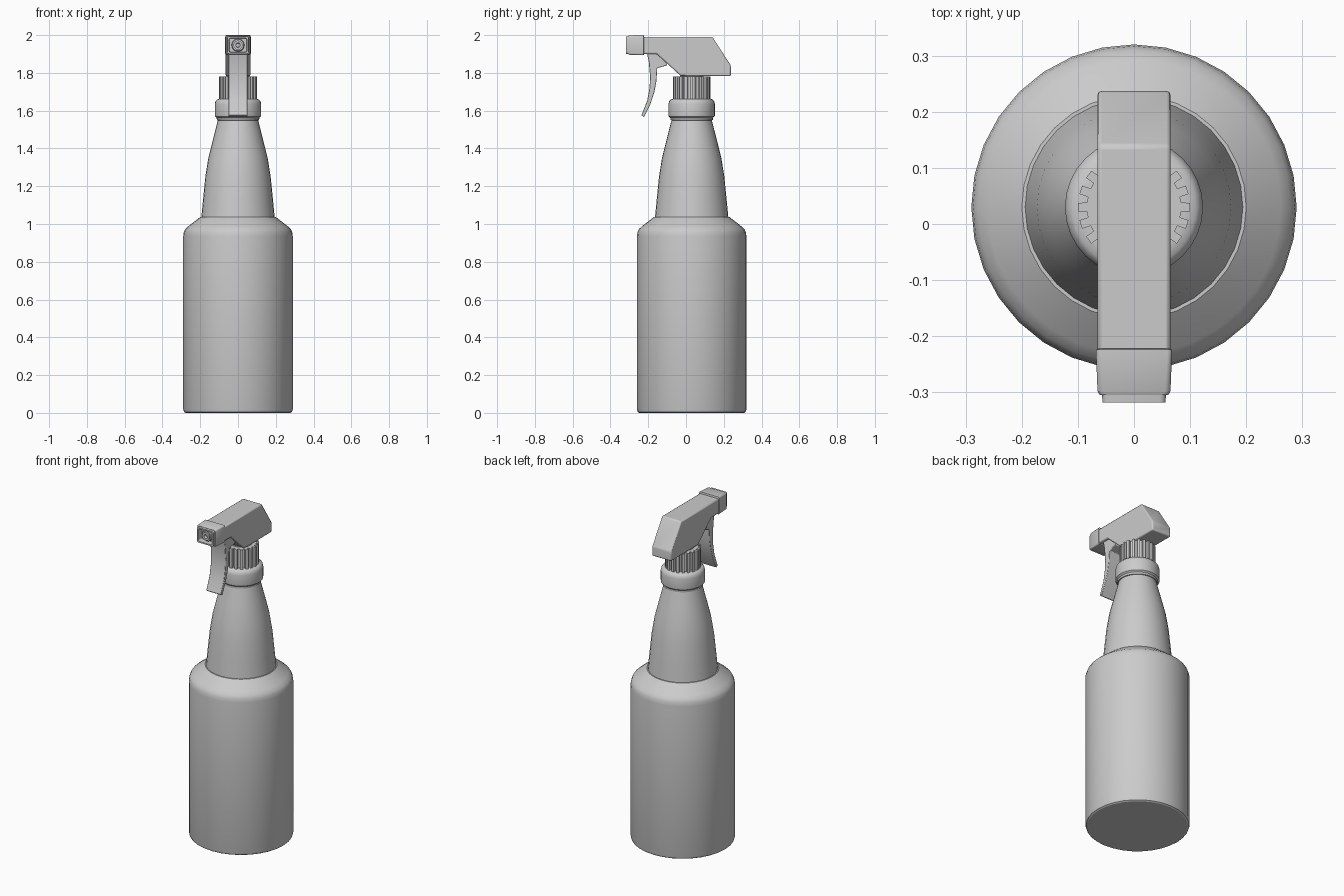
import bpy, bmesh, math

if "Cube" in bpy.data.objects:
    bpy.data.objects.remove(bpy.data.objects["Cube"])

CY = 0.03  # bottle axis


def finish(name, bm, angle=35, bevel=0, segs=2):
    bmesh.ops.recalc_face_normals(bm, faces=bm.faces[:])
    me = bpy.data.meshes.new(name)
    bm.to_mesh(me)
    bm.free()
    ob = bpy.data.objects.new(name, me)
    bpy.context.collection.objects.link(ob)
    if bevel:
        m = ob.modifiers.new("Bevel", 'BEVEL')
        m.width, m.segments, m.limit_method = bevel, segs, 'ANGLE'
        m.angle_limit = math.radians(32)
    bpy.ops.object.select_all(action='DESELECT')
    ob.select_set(True)
    bpy.context.view_layer.objects.active = ob
    bpy.ops.object.shade_smooth_by_angle(angle=math.radians(angle))
    return ob


def loft(name, rings, **kw):
    """Skin a list of equal-length point rings and cap both ends."""
    bm = bmesh.new()
    loops = [[bm.verts.new(p) for p in r] for r in rings]
    n = len(loops[0])
    for a, b in zip(loops, loops[1:]):
        for i in range(n):
            j = (i + 1) % n
            bm.faces.new((a[i], a[j], b[j], b[i]))
    bm.faces.new(loops[0])
    bm.faces.new(loops[-1])
    return finish(name, bm, **kw)


def lathe(name, profile, n=32, **kw):
    """Upright turned part from (radius, z) pairs."""
    return loft(name, [[(r * math.sin(math.tau * i / n), CY + r * math.cos(math.tau * i / n), z)
                        for i in range(n)] for r, z in profile], **kw)


def extrude_x(name, outline, half, **kw):
    """Side outline of (y, z) pairs extruded across x."""
    return loft(name, [[(x, y, z) for y, z in outline] for x in (-half, half)], **kw)


# Bottle: body, shoulder and long neck
lathe("bottle", [(0.278, 0), (0.286, 0.005), (0.29, 0.018), (0.29, 0.935), (0.287, 0.957),
                 (0.279, 0.974), (0.262, 0.989), (0.2, 1.037), (0.194, 1.037), (0.185, 1.13),
                 (0.173, 1.25), (0.157, 1.35), (0.132, 1.45), (0.104, 1.56)], angle=28)

# Smooth collar
lathe("collar", [(0.10, 1.548), (0.112, 1.55), (0.113, 1.562), (0.122, 1.57), (0.123, 1.578),
                 (0.123, 1.635), (0.119, 1.65), (0.11, 1.66), (0.09, 1.663)], angle=40)

# Ribbed screw cap
teeth = 20
gear = []
for i in range(teeth):
    for off, r in ((-0.3, 0.084), (-0.25, 0.1), (0.25, 0.1), (0.3, 0.084)):
        a = math.tau * (i + off) / teeth
        gear.append((r * math.sin(a), CY + r * math.cos(a)))
loft("ribbed_cap", [[(x, y, z) for x, y in gear] for z in (1.65, 1.78)], angle=25)
lathe("cap_plug", [(0.062, 1.77), (0.062, 1.80)])

# Sprayer head
extrude_x("sprayer_head", [(-0.23, 1.99), (0.14, 1.99), (0.237, 1.84), (0.237, 1.783),
                           (-0.027, 1.783), (-0.155, 1.9), (-0.23, 1.9)], 0.065, bevel=0.007)

# Trigger lever
extrude_x("trigger", [(-0.208, 1.91), (-0.197, 1.86), (-0.19, 1.78), (-0.193, 1.72), (-0.205, 1.655),
                      (-0.236, 1.575), (-0.222, 1.566), (-0.19, 1.63), (-0.167, 1.7),
                      (-0.156, 1.76), (-0.153, 1.825), (-0.1, 1.84), (-0.1, 1.87),
                      (-0.14, 1.91)], 0.05, bevel=0.003)


# Square nozzle with stepped rim and recess
def rect(y, hx, hz, c):
    pts = []
    for sx, sz, a0 in ((1, 1, 0), (-1, 1, 90), (-1, -1, 180), (1, -1, 270)):
        for k in range(4):
            a = math.radians(a0 + 30 * k)
            pts.append((sx * (hx - c) + c * math.cos(a), y, 1.947 + sz * (hz - c) + c * math.sin(a)))
    return pts


loft("nozzle", [rect(y, hx, hz, c) for y, hx, hz, c in (
    (-0.222, 0.062, 0.048, 0.008), (-0.224, 0.068, 0.053, 0.008), (-0.298, 0.065, 0.052, 0.01),
    (-0.305, 0.061, 0.049, 0.01), (-0.305, 0.057, 0.047, 0.01), (-0.318, 0.056, 0.046, 0.01),
    (-0.318, 0.047, 0.038, 0.008), (-0.285, 0.045, 0.036, 0.008))], angle=30)

# Round spray tip with orifice
loft("spray_tip", [[(r * math.cos(math.tau * i / 20), y, 1.947 + r * math.sin(math.tau * i / 20))
                    for i in range(20)]
                   for r, y in ((0.034, -0.28), (0.034, -0.298), (0.03, -0.302), (0.024, -0.302),
                                (0.024, -0.312), (0.012, -0.312), (0.01, -0.295))], angle=30)
